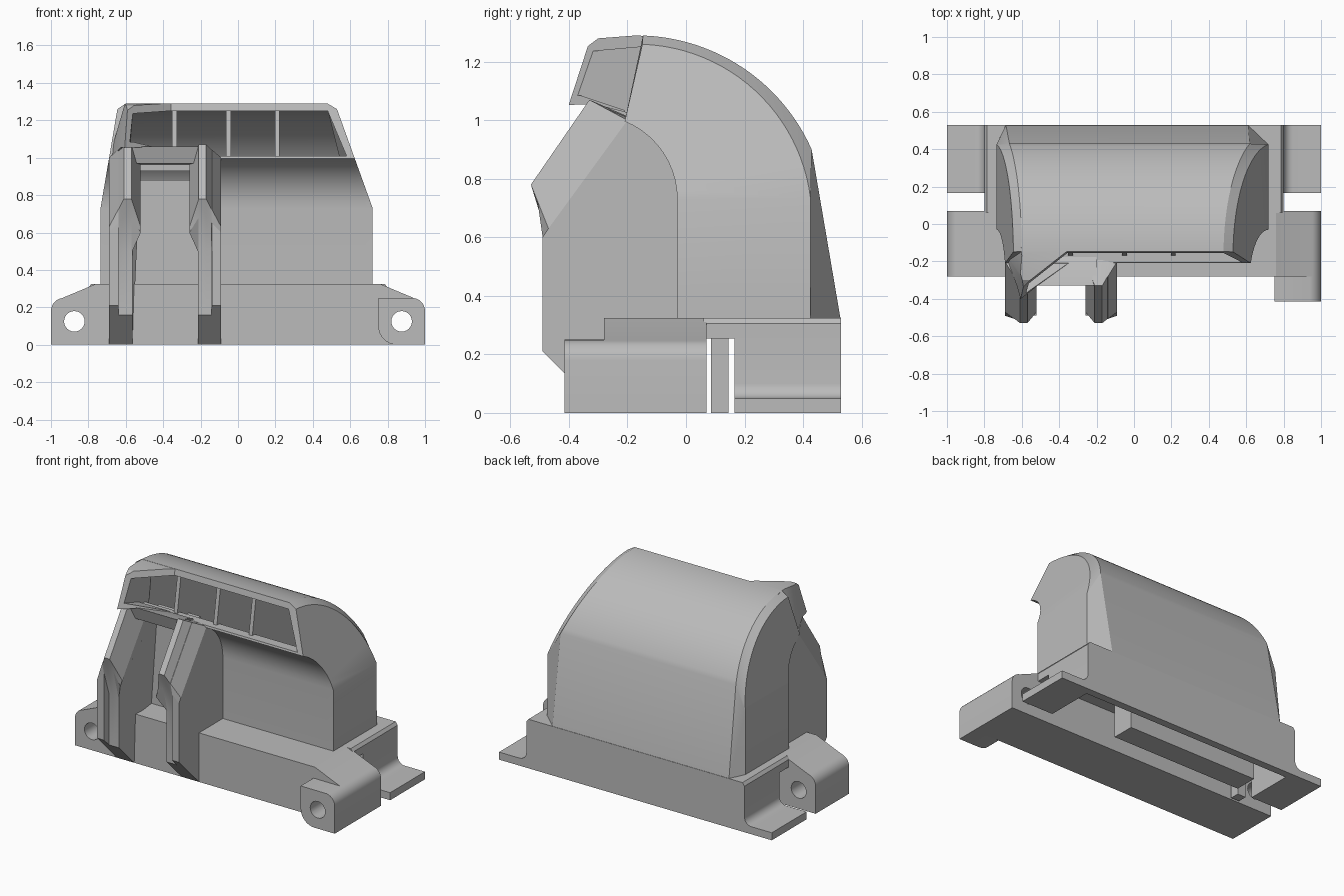
import bpy, bmesh
from math import sin, cos, radians
from mathutils import Vector

cube = bpy.data.objects.get("Cube")
if cube:
    bpy.data.objects.remove(cube)

grey = bpy.data.materials.new("plain grey")
grey.use_nodes = True
grey.diffuse_color = (0.5, 0.5, 0.5, 1)
grey.node_tree.nodes["Principled BSDF"].inputs["Base Color"].default_value = (0.5, 0.5, 0.5, 1)


def loft(name, rings, split=None, cuts=()):
    """Skin closed rings; split gives the cap index lists, cuts are trimming planes."""
    bm = bmesh.new()
    vs = [[bm.verts.new(p) for p in r] for r in rings]
    n = len(vs[0])
    for r, s in zip(vs, vs[1:]):
        for i in range(n):
            j = (i + 1) % n
            bm.faces.new((r[i], r[j], s[j], s[i]))
    for r in (vs[0], vs[-1]):
        for idx in (split(n) if split else [range(n)]):
            bm.faces.new([r[i] for i in idx])
    for co, no in cuts:
        res = bmesh.ops.bisect_plane(bm, geom=bm.verts[:] + bm.edges[:] + bm.faces[:],
                                     plane_co=co, plane_no=no, clear_inner=True)
        edges = [e for e in res["geom_cut"] if isinstance(e, bmesh.types.BMEdge)]
        bmesh.ops.contextual_create(bm, geom=edges)
    bmesh.ops.recalc_face_normals(bm, faces=bm.faces)
    me = bpy.data.meshes.new(name)
    bm.to_mesh(me)
    bm.free()
    me.materials.append(grey)
    ob = bpy.data.objects.new(name, me)
    bpy.context.collection.objects.link(ob)
    return ob


def prism(name, pts, axis, a, b, cuts=()):
    """Extrude a (y, z) profile along x or an (x, z) profile along y."""
    def at(p, t):
        t = t(p[1]) if callable(t) else t
        return Vector((t, p[0], p[1])) if axis == "x" else Vector((p[0], t, p[1]))
    return loft(name, [[at(p, a) for p in pts], [at(p, b) for p in pts]], cuts=cuts)


def box(name, x0, x1, y0, y1, z0, z1):
    return prism(name, [(y0, z0), (y1, z0), (y1, z1), (y0, z1)], "x", x0, x1)


def arc(cy, cz, r, a0, a1, n):
    angs = [radians(a0 + (a1 - a0) * i / n) for i in range(n + 1)]
    return [(cy + r * cos(a), cz + r * sin(a)) for a in angs]


def subtract(ob, cutter):
    cutter.hide_render = True
    m = ob.modifiers.new("cut", "BOOLEAN")
    m.operation, m.object, m.solver = "DIFFERENCE", cutter, "EXACT"
    bpy.context.view_layer.objects.active = ob
    bpy.ops.object.modifier_apply(modifier=m.name)
    bpy.data.objects.remove(cutter)


# Housing body: curved roof, tapered ends, chamfered end edges
def right(z):
    return 0.72 - 0.36 * max(0, z - 0.73)


def left(z):
    return -0.735 + 0.17 * max(0, z - 0.73)


front = [(-0.03, 0.31)] + arc(-0.317, 0.73, 0.287, 0, 68, 10)
full = front + arc(-0.17, 0.634, 0.656, 88, 24, 24) + [(0.53, 0.31)]
inner = front + arc(-0.17, 0.66, 0.6, 88, 7, 24) + [(0.425, 0.31)]


def chamfer(side, sign, low):
    last = len(full) - 1
    return [(side(z) - sign * (low if i == last else 0.04), y, z) for i, (y, z) in enumerate(full)]


body = loft("housing_body",
            [[(left(z), y, z) for y, z in inner], chamfer(left, -1, 0.05),
             chamfer(right, 1, 0.11), [(right(z), y, z) for y, z in inner]],
            split=lambda n: [[0, 1, n - 2, n - 1], range(1, n - 1)])

# Window opening and the deep cavity behind it
cavity = (arc(-0.17, 0.634, 0.62, 83.5, 12, 20) + [(0.43, 0.45)]
          + arc(-0.317, 0.73, 0.33, 0, 58, 8))
subtract(body, prism("window_cutter", cavity + [(-0.6, 1.01), (-0.6, 1.25)], "x",
                     lambda z: -0.62 + 0.12 * max(0, z - 1.01),
                     lambda z: 0.58 - 0.42 * max(0, z - 1.01)))

# Forward hood on the left of the cab, trimmed along the angled window and the side
hood_side = [(-0.1, 0.98), (-0.22, 1.01), (-0.33, 1.055), (-0.46, 1.05), (-0.34, 1.25),
             (-0.3, 1.28), (-0.17, 1.29), (-0.1, 1.285)]
hood = prism("cab_hood", hood_side, "x",
             lambda z: left(z) + 0.04 * max(0, (z - 1.24) / 0.05), -0.34,
             cuts=[((-0.35, -0.145, 1.27), (-0.77, 1, -0.27)),
                   ((-0.69, -0.15, 1.0), (1, 0.3, -0.17))])
subtract(hood, prism("hood_cutter", [(-0.6, 1.085), (-0.6, 1.22), (-0.33, 1.235), (-0.16, 1.25),
                                     (0.1, 1.25), (0.1, 0.9), (-0.16, 0.9), (-0.21, 1.035),
                                     (-0.36, 1.085)],
                     "x", lambda z: -0.585 + 0.1 * max(0, z - 1.01), -0.2))

# Partitions between the windows
for i, x in enumerate((-0.34, -0.05, 0.21)):
    prism(f"window_partition_{i + 1}", cavity + [(-0.17, 1.0), (-0.13, 1.25)],
          "x", x - 0.013, x + 0.013)

# Pair of front pillars, mirrored about their centre, with a set-back inner rail
foot_edge = [(0, 0), (-0.28, 0), (-0.49, 0.21), (-0.49, 0.5)]
back = [(-0.1, 0.97), (0, 0.9), (0, 0.5)]
flank = foot_edge + [(-0.49, 0.6), (-0.47, 0.63), (-0.2, 1.0)] + back
ridge = foot_edge + [(-0.49, 0.68), (-0.53, 0.78), (-0.33, 1.07)] + back
middle = [Vector(a).lerp(Vector(b), 0.625) for a, b in zip(flank, ridge)]


def set_back(ring):
    return ring[:2] + [(-0.44, 0.16), (-0.44, 0.5)] + ring[4:]


for name, s in (("left", 1), ("right", -1)):
    def px(d):
        return -0.39 - s * d
    loft(f"front_pillar_{name}",
         [[(px(d), y, z) for y, z in ring] for d, ring in
          ((0.3, flank), (0.25, middle), (0.248, set_back(middle)),
           (0.22, set_back(ridge)), (0.18, set_back(ridge)))]
         + [[(px(0.175 if z < 0.55 else 0.13), y, z) for y, z in set_back(flank)]])

# Recess between the pillars
box("recess_wall", -0.57, -0.21, -0.1, 0.0, 0.3, 0.88)
box("recess_ledge", -0.54, -0.24, -0.2, -0.05, 0.93, 0.97)
prism("recess_lintel", [(-0.33, 1.06), (-0.3, 0.97), (-0.16, 0.96), (-0.16, 1.0), (-0.21, 1.03)],
      "x", -0.58, -0.2)

# Base: front bar with drilled ears
ear = [(1, 0)] + arc(0.93, 0.18, 0.07, 0, 80, 7)
half = ear + [(0.76, 0.325)]
base = prism("base_front", half + [(-x, z) for x, z in reversed(half)], "y", -0.28, 0.07)
lug = prism("front_lug", ear + [(0.75, 0.25)] + arc(0.85, 0.1, 0.1, 180, 270, 8), "y", -0.415, -0.27)
for x in (-0.875, 0.875):
    for ob in (base, lug):
        if ob is base or x > 0:
            subtract(ob, prism("hole_cutter", arc(x, 0.125, 0.055, 0, 345, 23), "y", -0.6, 0.3))

# Base: rear cover over the open channel, with side flanges
prism("base_cover", [(-0.8, 0.255), (0.8, 0.255), (0.8, 0.305), (0.785, 0.325),
                     (-0.785, 0.325), (-0.8, 0.305)], "y", 0.06, 0.53)
box("base_back_wall", -0.79, 0.79, 0.48, 0.53, 0, 0.3)
box("channel_block", -0.65, 0.3, 0.18, 0.33, 0.01, 0.27)
box("channel_stop", -0.74, -0.68, 0.085, 0.145, 0, 0.27)
foot = [(0.77, 0), (1, 0), (1, 0.05)] + arc(0.85, 0.1, 0.05, 270, 180, 8) + [(0.8, 0.26), (0.77, 0.26)]
for name, s in (("left", 1), ("right", -1)):
    prism(f"rear_flange_{name}", [(s * x, z) for x, z in foot], "y", 0.165, 0.53)

# Smooth the curved faces and keep real edges sharp
for ob in bpy.context.collection.objects:
    ob.select_set(ob.type == "MESH" and grey.name in ob.data.materials)
bpy.context.view_layer.objects.active = body
bpy.ops.object.shade_smooth_by_angle(angle=radians(20))
